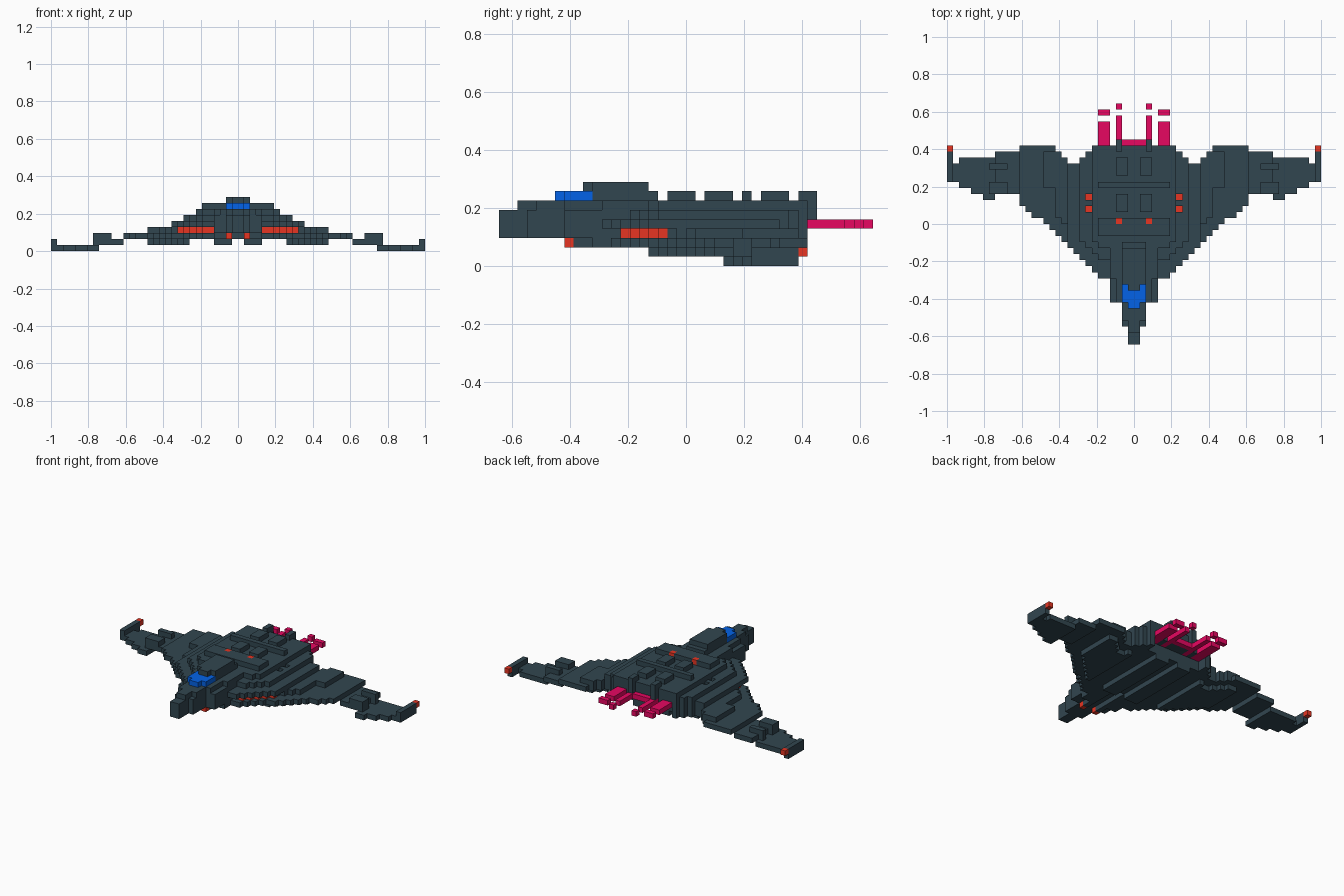
import bpy, bmesh
from mathutils import Vector

if "Cube" in bpy.data.objects:
    bpy.data.objects.remove(bpy.data.objects["Cube"])

U = 1 / 31            # size of one block
grid = {}             # (x, y, z) block -> (part, colour)


def material(name, rgb):
    m = bpy.data.materials.new(name)
    m.diffuse_color = (*rgb, 1)
    m.use_nodes = True
    m.node_tree.nodes["Principled BSDF"].inputs["Base Color"].default_value = m.diffuse_color
    return m


MATS = {
    "grey": material("slate_grey", (0.031, 0.061, 0.080)),
    "red": material("signal_red", (0.80, 0.035, 0.016)),
    "blue": material("canopy_blue", (0.001, 0.13, 0.84)),
    "pink": material("exhaust_magenta", (0.80, 0.002, 0.12)),
}


def box(part, x0, x1, y0, y1, z0, z1, colour="grey"):
    """Fill a block range on the right side and mirror it to the left."""
    for x in range(x0, x1):
        for y in range(y0, y1):
            for z in range(z0, z1):
                grid[x, y, z] = grid[-1 - x, y, z] = (part, colour)


def cut(x0, x1, y0, y1, z0, z1):
    """Clear a block range on both sides."""
    for x in range(x0, x1):
        for y in range(y0, y1):
            for z in range(z0, z1):
                grid.pop((x, y, z), None)
                grid.pop((-1 - x, y, z), None)


# Plan outline of the hull: front and rear edge for each column of blocks
LEAD = [-20, -17, -13, -13, -9, -9, -8, -7, -6, -5, -4, -3, -2, -1, 0, 1, 1, 2, 3]
TRAIL = [13] * 7 + [12, 11, 10, 10, 11, 12] + [13] * 6


def layer(part, z, x0, x1, front=0, rear=0):
    """One stepped hull layer, set back from the outline."""
    for x in range(x0, x1):
        box(part, x, x + 1, LEAD[x] + front, TRAIL[x] - rear, z, z + 1)


# Hull layers from the bottom up
layer("hull", 1, 8, 15, 3, 2)
layer("hull", 2, 2, 4, 3)
layer("hull", 2, 4, 10, 1)
layer("hull", 2, 10, 15)
box("hull", 0, 2, -4, 13, 2, 3)
layer("hull", 3, 2, 10, 2)
layer("hull", 3, 10, 13, 3)
box("hull", 13, 15, 6, 12, 3, 4)
layer("hull", 4, 2, 11)
layer("hull", 5, 4, 9, 3)
layer("hull", 6, 4, 7, 5)

# Nose and spine
for z in (3, 4, 5):
    layer("nose", z, 0, 2)
box("nose", 0, 1, -18, 13, 6, 7)
box("nose", 1, 2, -16, 13, 6, 7)
box("nose", 2, 3, -13, 13, 3, 7)
box("nose", 3, 4, -13, 13, 3, 6)
box("nose", 3, 4, -9, 13, 6, 7)

# Keel rails and belly lights
box("keel", 1, 4, -4, 11, 1, 2)
box("keel", 1, 2, -12, -4, 2, 3)
box("belly_lights", 1, 2, -13, -12, 2, 3, "red")

# Glowing intakes in the leading edge groove
for x in range(4, 10):
    y = LEAD[x] + 2
    box("intakes", x, x + 1, y, max(y + 1, LEAD[x + 1] + 2), 3, 4, "red")

# Canopy glass and roof
box("canopy_roof", 0, 2, -10, -3, 7, 8)
box("canopy_glass", 0, 2, -13, -10, 7, 8, "blue")
box("canopy_glass", 0, 1, -14, -13, 7, 8, "blue")
box("canopy_roof", 0, 2, -10, -4, 8, 9)
box("canopy_roof", 0, 1, -11, -10, 8, 9)

# Raised deck plates and rear fins
box("deck_plates", 0, 6, -2, 1, 7, 8)
box("deck_plates", 1, 3, 2, 5, 7, 8)
box("deck_plates", 0, 6, 6, 7, 7, 8)
box("deck_plates", 1, 3, 8, 11, 7, 8)
box("rear_fins", 2, 3, 12, 14, 5, 8)

# Deck lights: one pair flush with the plate, two pairs deep in vents
box("deck_lights", 2, 3, 0, 1, 7, 8, "red")
for y in (2, 4):
    cut(7, 8, y, y + 1, 4, 6)
    box("vent_lights", 7, 8, y, y + 1, 3, 4, "red")

# Wings stepping down to the tips
layer("wings", 2, 15, 19)
box("wings", 19, 23, 5, 12, 1, 2)
for y0, y1 in ((5, 7), (9, 10)):
    box("wings", 23, 24, y0, y1, 1, 2)
    box("wing_pods", 21, 24, y0, y1, 2, 3)
for x0, x1, y0, y1 in ((23, 25, 4, 11), (25, 27, 5, 11), (27, 29, 6, 11), (29, 30, 7, 10)):
    box("wings", x0, x1, y0, y1, 0, 1)
box("wing_tips", 30, 31, 7, 12, 0, 2)
box("tip_lights", 30, 31, 12, 13, 1, 2, "red")

# Exhaust bay open from below, and exhaust trails
cut(0, 6, 11, 13, 1, 4)
box("exhaust", 0, 3, 13, 14, 4, 5, "pink")
for x0, x1, y0, y1 in ((4, 6, 11, 17), (4, 6, 18, 19), (2, 3, 11, 18), (2, 3, 19, 20)):
    box("exhaust", x0, x1, y0, y1, 4, 5, "pink")

# Turn the blocks into one shell per part, keeping only exposed faces
AXES = [Vector(a) for a in ((1, 0, 0), (0, 1, 0), (0, 0, 1))]
for part in sorted({p for p, c in grid.values()}):
    bm = bmesh.new()
    colour = None
    for cell, (name, col) in grid.items():
        if name != part:
            continue
        colour = col
        mid = Vector(cell) + Vector((0.5, 0.5, 0.5))
        for i in range(3):
            for s in (1, -1):
                n = AXES[i] * s
                if tuple(int(c) for c in Vector(cell) + n) in grid:
                    continue
                a, b = AXES[(i + 1) % 3] / 2, AXES[(i + 2) % 3] / 2 * s
                c = mid + n / 2
                bm.faces.new([bm.verts.new((c + d) * U) for d in (-a - b, a - b, a + b, b - a)])
    bmesh.ops.remove_doubles(bm, verts=bm.verts, dist=0.001)
    mesh = bpy.data.meshes.new(part)
    bm.to_mesh(mesh)
    bm.free()
    mesh.materials.append(MATS[colour])
    bpy.context.collection.objects.link(bpy.data.objects.new(part, mesh))
